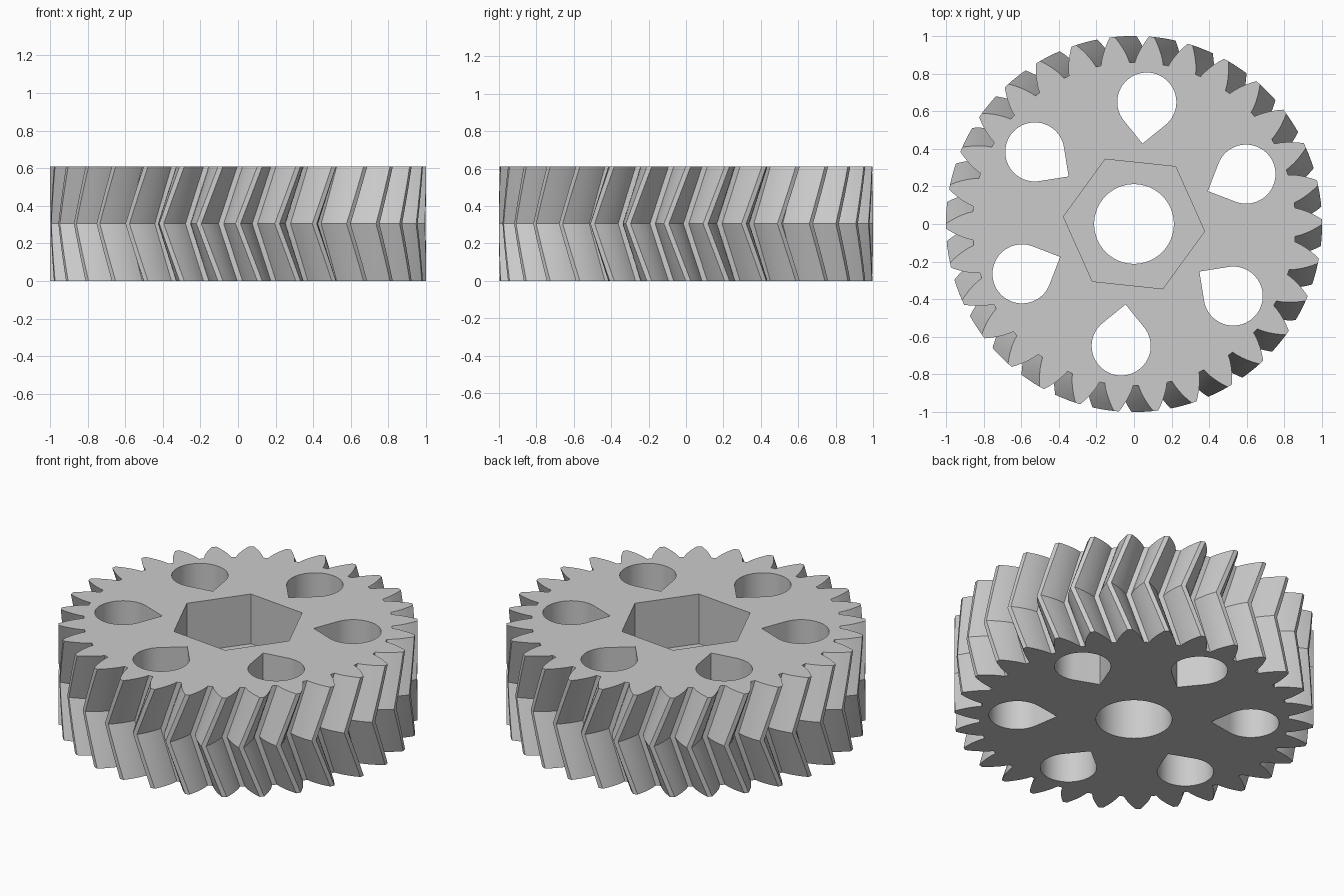
import bpy, bmesh, math
from math import pi, radians, cos, sin, tan, acos, sqrt

if "Cube" in bpy.data.objects:
    bpy.data.objects.remove(bpy.data.objects["Cube"], do_unlink=True)

TEETH = 30
HEIGHT = 0.61
ROOT, PITCH, TIP = 0.86, 0.9375, 1.0
BASE = PITCH * cos(radians(28))
TWIST = radians(6.67)
TURN = radians(-6)          # rotation of the whole gear
SLICES = 4                  # helix steps per half

grey = bpy.data.materials.new("light grey")
grey.use_nodes = True
grey.diffuse_color = (0.6, 0.6, 0.6, 1)
grey.node_tree.nodes["Principled BSDF"].inputs["Base Color"].default_value = (0.6, 0.6, 0.6, 1)


def polar(r, a):
    return (r * cos(a), r * sin(a))


def involute(r):
    a = acos(BASE / r)
    return tan(a) - a


def gear_outline():
    """Involute tooth flank, mirrored and repeated around the rim."""
    flank = []
    for i in range(6):
        r = ROOT + (TIP - ROOT) * i / 5
        flank.append((r, pi / TEETH / 2 + involute(PITCH) - involute(r)))
    tooth = [(r, -a) for r, a in flank] + flank[::-1]
    return [polar(r, a + 2 * pi * t / TEETH) for t in range(TEETH) for r, a in tooth]


def loft(name, outline, levels):
    """Stack copies of an outline at (z, turn) levels and close both ends."""
    bm = bmesh.new()
    rings = []
    for z, turn in levels:
        c, s = cos(turn), sin(turn)
        rings.append([bm.verts.new((x * c - y * s, x * s + y * c, z)) for x, y in outline])
    n = len(outline)
    for low, high in zip(rings, rings[1:]):
        for i in range(n):
            j = (i + 1) % n
            bm.faces.new((low[i], low[j], high[j], high[i]))
    bm.faces.new(rings[0][::-1])
    bm.faces.new(rings[-1])
    bmesh.ops.recalc_face_normals(bm, faces=bm.faces)
    mesh = bpy.data.meshes.new(name)
    bm.to_mesh(mesh)
    bm.free()
    mesh.materials.append(grey)
    obj = bpy.data.objects.new(name, mesh)
    bpy.context.collection.objects.link(obj)
    return obj


def cut(target, outline, z0, z1, turn):
    cutter = loft("cutter", outline, [(z0, turn), (z1, turn)])
    cutter.hide_render = True
    mod = target.modifiers.new("cut", "BOOLEAN")
    mod.operation = "DIFFERENCE"
    mod.solver = "EXACT"
    mod.object = cutter
    bpy.context.view_layer.objects.active = target
    bpy.ops.object.modifier_apply(modifier=mod.name)
    bpy.data.objects.remove(cutter, do_unlink=True)


# Herringbone body: the helix reverses at mid height
levels = []
for i in range(2 * SLICES + 1):
    t = i / (2 * SLICES)
    levels.append((HEIGHT * t, TURN + TWIST * abs(2 * t - 1)))
gear = loft("herringbone_gear", gear_outline(), levels)

# Shaft bore and hexagonal nut recess
cut(gear, [polar(0.212, 2 * pi * i / 64) for i in range(64)], -0.1, HEIGHT + 0.1, TURN)
cut(gear, [polar(0.377, pi * i / 3) for i in range(6)], HEIGHT / 2, HEIGHT + 0.1, TURN)

# Teardrop lightening holes, points toward the shaft
R, CENTRE = 0.157, 0.652
drop = [polar(R, -3 * pi / 4 + 1.5 * pi * i / 40) for i in range(41)] + [(-R * sqrt(2), 0)]
drop = [(x + CENTRE, y) for x, y in drop]
for k in range(6):
    cut(gear, drop, -0.1, HEIGHT + 0.1, TURN + pi / 6 + k * pi / 3)

# Smooth curved walls, keep corners sharp
bpy.ops.object.select_all(action="DESELECT")
gear.select_set(True)
bpy.context.view_layer.objects.active = gear
bpy.ops.object.shade_smooth_by_angle(angle=radians(15))
